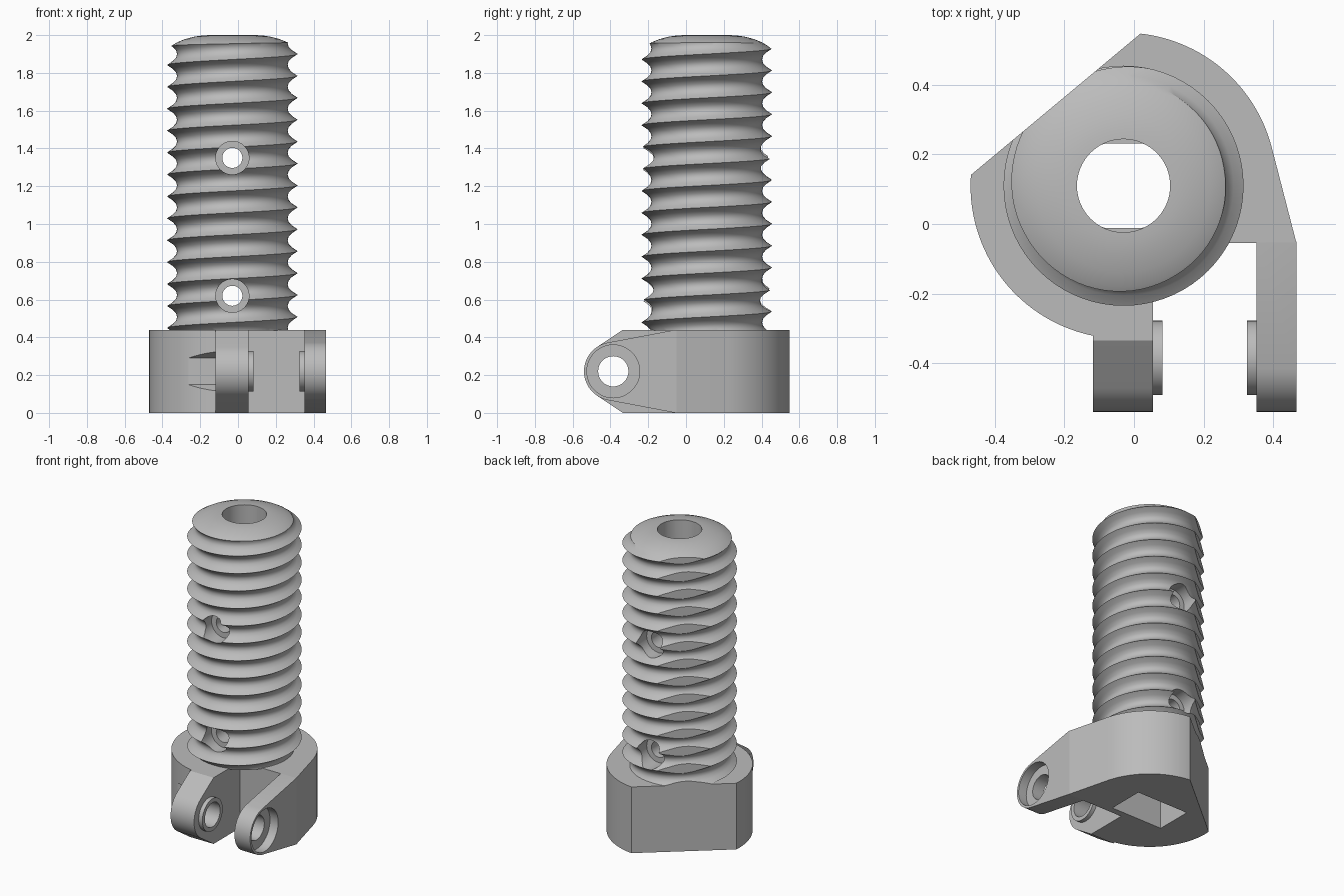
import bpy, bmesh
from math import sin, cos, pi, radians, tau
from mathutils import Vector, Matrix
from mathutils.geometry import convex_hull_2d

if "Cube" in bpy.data.objects:
    bpy.data.objects.remove(bpy.data.objects["Cube"])

CX, CY = -0.03, 0.11          # post axis
PIN_Y, PIN_Z = -0.385, 0.22   # pivot bolt axis
BASE_H = 0.44

grey = bpy.data.materials.new("plain_grey")
grey.use_nodes = True
grey.diffuse_color = (0.5, 0.5, 0.5, 1)
grey.node_tree.nodes["Principled BSDF"].inputs["Base Color"].default_value = (0.5, 0.5, 0.5, 1)


def to_object(name, bm):
    bmesh.ops.recalc_face_normals(bm, faces=bm.faces)
    mesh = bpy.data.meshes.new(name)
    bm.to_mesh(mesh)
    bm.free()
    mesh.materials.append(grey)
    obj = bpy.data.objects.new(name, mesh)
    bpy.context.collection.objects.link(obj)
    return obj


def circle(u, v, r, n=48, start=0.0, sweep=tau):
    return [(u + r * cos(start + sweep * i / n), v + r * sin(start + sweep * i / n)) for i in range(n)]


def prism(name, pts, axis, lo, hi):
    """Extrude a 2D outline along x, y or z."""
    place = {"x": lambda u, v, w: (w, u, v),
             "y": lambda u, v, w: (u, w, v),
             "z": lambda u, v, w: (u, v, w)}[axis]
    bm = bmesh.new()
    a = [bm.verts.new(place(u, v, lo)) for u, v in pts]
    b = [bm.verts.new(place(u, v, hi)) for u, v in pts]
    bm.faces.new(a)
    bm.faces.new(b)
    for i in range(len(a)):
        j = (i + 1) % len(a)
        bm.faces.new((a[i], a[j], b[j], b[i]))
    return to_object(name, bm)


def combine(target, tool, operation):
    """Apply a boolean and discard the tool."""
    mod = target.modifiers.new("bool", "BOOLEAN")
    mod.operation = operation
    mod.solver = "EXACT"
    mod.object = tool
    bpy.ops.object.select_all(action="DESELECT")
    target.select_set(True)
    bpy.context.view_layer.objects.active = target
    bpy.ops.object.modifier_apply(modifier=mod.name)
    bpy.data.objects.remove(tool)


def flat_cutter():
    # Block that shaves the slanted flat off the base and thread crests
    n = Vector((-0.64, 0.768, 0))
    t = Vector((0.768, 0.64, 0))
    c = Vector((CX, CY, 0))
    corners = [c + n * d + t * s for d, s in ((0.305, -1), (0.305, 1), (1, 1), (1, -1))]
    return prism("cutter", [(p.x, p.y) for p in corners], "z", -1, 3)


def thread_rod():
    # Helical rod whose rows follow the thread
    pitch, seg, turns = 0.116, 72, 19
    radii = (0.345, 0.316, 0.298, 0.293, 0.298, 0.316)
    n = len(radii)
    rows = n * turns
    z0 = 1.90 - 14 * pitch
    bm = bmesh.new()
    grid = []
    for j in range(rows + 1):
        ring = []
        for i in range(seg):
            a = tau * i / seg
            r = radii[j % n]
            z = z0 + pitch * (j / n + i / seg)
            ring.append(bm.verts.new((CX + r * cos(a), CY + r * sin(a), z)))
        grid.append(ring)

    def vert(j, i):
        return grid[j][i] if i < seg else grid[j + n][0]

    for j in range(rows):
        for i in range(seg):
            if i == seg - 1 and j + 1 + n > rows:
                continue
            bm.faces.new((vert(j, i), vert(j, i + 1), vert(j + 1, i + 1), vert(j + 1, i)))
    # Close both ends with a fan
    edges = [e for e in bm.edges if e.is_boundary]
    tips = [bm.verts.new((CX, CY, z0 - 0.1)), bm.verts.new((CX, CY, z0 + pitch * (turns + 2)))]
    for e in edges:
        high = (e.verts[0].co.z + e.verts[1].co.z) / 2 > 1.5
        bm.faces.new((e.verts[0], e.verts[1], tips[high]))
    return to_object("threaded_post", bm)


def post_envelope():
    # Lathed outline giving the domed top and flat bottom
    profile = [(0, 0.435), (0.4, 0.435), (0.4, 1.89), (0.345, 1.925), (0.32, 1.945), (0.29, 1.963),
               (0.25, 1.979), (0.2, 1.992), (0.16, 1.998), (0.12, 2.0), (0, 2.0)]
    bm = bmesh.new()
    vs = [bm.verts.new((CX + r, CY, z)) for r, z in profile]
    es = [bm.edges.new(p) for p in zip(vs, vs[1:])]
    bmesh.ops.spin(bm, geom=vs + es, cent=(CX, CY, 0), axis=(0, 0, 1), angle=tau, steps=72)
    bmesh.ops.remove_doubles(bm, verts=bm.verts, dist=1e-5)
    return to_object("envelope", bm)


def bore_cutter():
    return prism("cutter", circle(CX, CY, 0.134, 64), "z", -0.5, 2.5)


def cut(target, pts, axis, lo, hi):
    combine(target, prism("cutter", pts, axis, lo, hi), "DIFFERENCE")


# Threaded post with central bore and two counterbored cross holes
post = thread_rod()
combine(post, post_envelope(), "INTERSECT")
combine(post, flat_cutter(), "DIFFERENCE")
combine(post, bore_cutter(), "DIFFERENCE")
for z in (0.62, 1.35):
    cut(post, circle(CX, z, 0.053), "y", CY - 1, CY + 1)
    for side in (-1, 1):
        lo, hi = sorted((CY + side * 0.22, CY + side))
        cut(post, circle(CX, z, 0.088), "y", lo, hi)

# Base outline: round body, tangent side and a notch between the arms
outline = circle(CX, CY, 0.44, 40, radians(176), radians(105))
outline += [(0.055, -0.322), (0.055, -0.055), (0.467, -0.055)]
outline += circle(CX, CY, 0.44, 60, radians(14), radians(162))
base = prism("hinge_base", outline, "z", 0, BASE_H)
combine(base, flat_cutter(), "DIFFERENCE")

# Hinge arms with raised washers on their inner faces
arms = (("right_arm", -0.118, 0.055, -0.335, -0.2), ("left_arm", 0.352, 0.467, -0.055, -0.05))
for name, lo, hi, root, back in arms:
    pts = circle(PIN_Y, PIN_Z, 0.155, 64)
    pts += [(y, z) for y in (root, back) for z in (0, BASE_H)]
    hull = [pts[i] for i in convex_hull_2d([Vector(p) for p in pts])]
    combine(base, prism(name, hull, "x", lo, hi), "UNION")
for lo, hi in ((0.03, 0.082), (0.325, 0.38)):
    combine(base, prism("washer", circle(PIN_Y, PIN_Z, 0.107), "x", lo, hi), "UNION")

# Pivot hole, bolt head recess and six-sided nut pocket
cut(base, circle(PIN_Y, PIN_Z, 0.08), "x", -1, 1)
cut(base, circle(PIN_Y, PIN_Z, 0.14), "x", 0.407, 1)
cut(base, circle(PIN_Y, PIN_Z, 0.14, 6, pi / 2), "x", -1, -0.05)

# Bore with a rectangular pocket below it
cut(base, [(CX - 0.19, CY - 0.122), (CX + 0.19, CY - 0.122),
           (CX + 0.19, CY + 0.122), (CX - 0.19, CY + 0.122)], "z", -0.5, 0.3)
# Narrow upper slot keeps the flats of the pocket
upper = [(CX + 0.134 * cos(a), CY + max(-0.122, min(0.122, 0.134 * sin(a))))
         for a in (tau * i / 64 for i in range(64))]
cut(base, upper, "z", 0.25, 1)

# Smooth curved surfaces, keep edges crisp
bpy.ops.object.select_all(action="DESELECT")
for obj in (post, base):
    obj.select_set(True)
bpy.context.view_layer.objects.active = base
bpy.ops.object.shade_smooth_by_angle(angle=radians(30))
